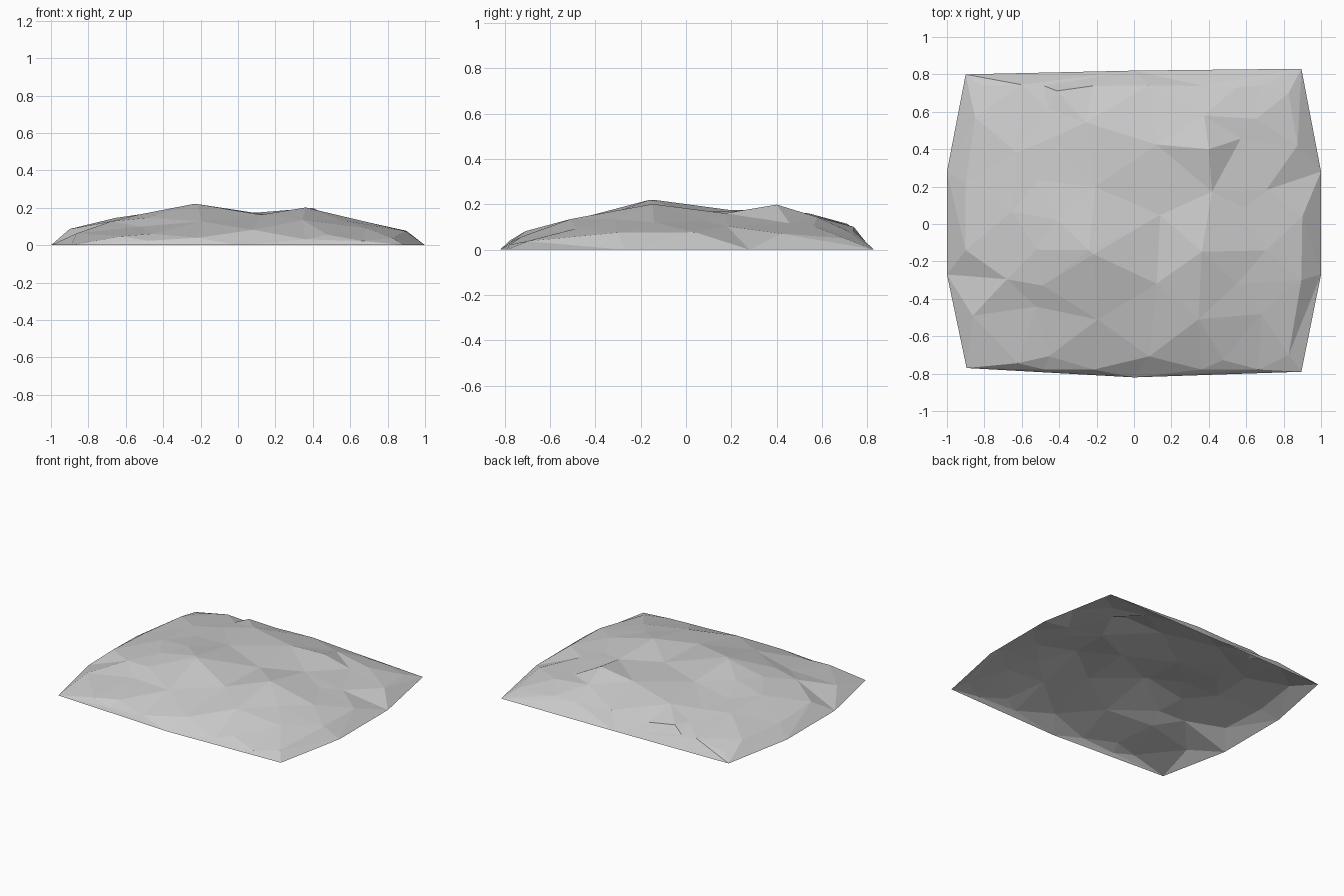
import bpy, random
from mathutils import Vector
from mathutils.geometry import delaunay_2d_cdt

if "Cube" in bpy.data.objects:
    bpy.data.objects.remove(bpy.data.objects["Cube"])

random.seed(7)

# Rim outline at ground level (counter-clockwise)
RIM = [(-0.9, 0.8), (-1, 0.28), (-1, -0.27), (-0.895, -0.77), (0, -0.82),
       (0.895, -0.79), (1, -0.27), (1, 0.28), (0.895, 0.83), (0, 0.82)]

# Crest heights along x (front view) and y (side view)
CREST_X = [(-1, 0), (-0.9, 0.1), (-0.67, 0.172), (-0.53, 0.16), (-0.45, 0.195),
           (-0.24, 0.225), (0.13, 0.195), (0.4, 0.205), (0.56, 0.155),
           (0.74, 0.14), (0.9, 0.09), (1, 0)]
CREST_Y = [(-0.82, 0), (-0.79, 0.045), (-0.7, 0.10), (-0.49, 0.155), (-0.3, 0.2),
           (-0.14, 0.225), (0.04, 0.205), (0.22, 0.19), (0.42, 0.2),
           (0.57, 0.18), (0.7, 0.145), (0.75, 0.11), (0.82, 0)]
PEAK = 0.225


def profile(points, t):
    for (a, ha), (b, hb) in zip(points, points[1:]):
        if a <= t <= b:
            return ha + (hb - ha) * (t - a) / (b - a)
    return 0.0


def half_width(y):
    return 1 - 0.1 * max(0, abs(y) - 0.27) / 0.53


# Irregular scatter of points following the crest lines
pts = [(x, y, 0.005) for x, y in RIM]
for j, (y, hy) in enumerate(CREST_Y[1:-1]):
    edge_row = abs(y) > 0.72
    for i, (x, hx) in enumerate(CREST_X[1:-1]):
        if (i + j) % 2 and not (x == -0.24 and y == -0.14):
            continue
        px, py = x, y
        if not edge_row and abs(x) < 0.85:
            px += random.uniform(-0.05, 0.05)
            py += random.uniform(-0.05, 0.05)
        h = profile(CREST_X, px) * profile(CREST_Y, py) / PEAK
        h *= 1 + random.uniform(-0.13, 0.07)
        px *= half_width(py)
        if edge_row:
            py *= 0.985
        pts.append((px, py, min(h, PEAK)))
pts.append((-0.24, -0.14, PEAK))
pts.append((0.4, 0.4, 0.204))

# Triangulated open rock shell
rim_edges = [(i, (i + 1) % len(RIM)) for i in range(len(RIM))]
flat = [Vector(p[:2]) for p in pts]
verts, _, faces, origin, _, _ = delaunay_2d_cdt(flat, rim_edges, [], 1, 1e-4)
coords = [(v.x, v.y, pts[o[0]][2] if o else 0.005) for v, o in zip(verts, origin)]
low = min(c[2] for c in coords)
coords = [(x, y, z - low) for x, y, z in coords]

mesh = bpy.data.meshes.new("rock_mound")
mesh.from_pydata(coords, [], [tuple(f) for f in faces])
mesh.update()
rock = bpy.data.objects.new("rock_mound", mesh)
bpy.context.collection.objects.link(rock)
